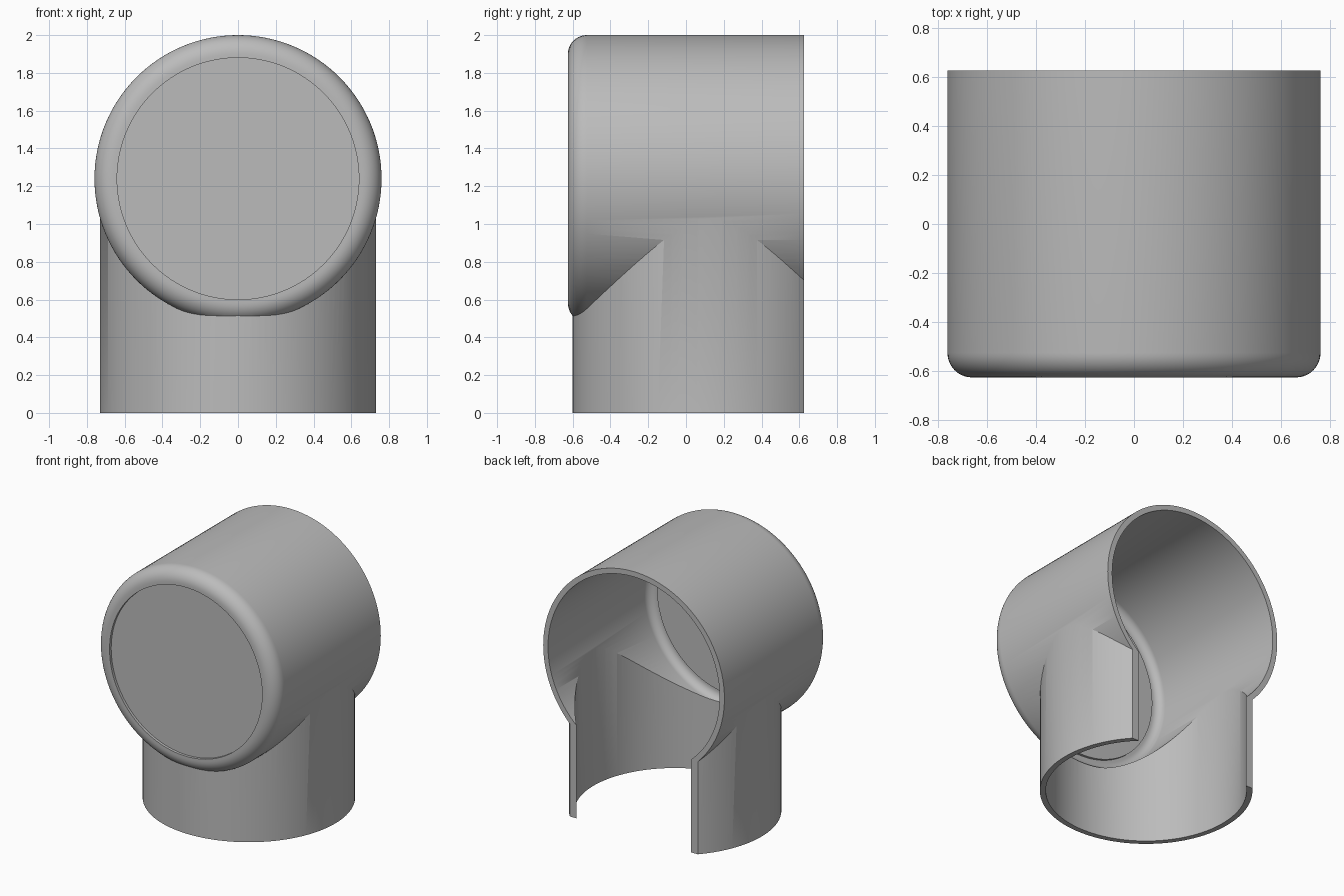
import bpy, bmesh, math
from mathutils import Matrix

cube = bpy.data.objects.get("Cube")
if cube:
    bpy.data.objects.remove(cube, do_unlink=True)

SEG = 128
AXIS_Z = 1.24      # height of the horizontal tube's axis
AXIS_Y = 0.13      # depth of the vertical tube's axis
BACK = 0.625       # flat rear cut
R_MAIN, R_STEM, WALL = 0.76, 0.73, 0.04

grey = bpy.data.materials.new("plain_grey")
grey.use_nodes = True
colour = (0.5, 0.5, 0.5, 1)
grey.diffuse_color = colour
grey.node_tree.nodes["Principled BSDF"].inputs["Base Color"].default_value = colour


def make_object(name, bm):
    bmesh.ops.recalc_face_normals(bm, faces=bm.faces)
    mesh = bpy.data.meshes.new(name)
    bm.to_mesh(mesh)
    bm.free()
    mesh.materials.append(grey)
    obj = bpy.data.objects.new(name, mesh)
    bpy.context.collection.objects.link(obj)
    return obj


def lathe(name, profile):
    """Closed solid from (radius, y) points spun around the horizontal axis."""
    bm = bmesh.new()
    rings = []
    for r, y in profile:
        rings.append([bm.verts.new((r * math.cos(a), y, AXIS_Z + r * math.sin(a)))
                      for a in (math.tau * i / SEG for i in range(SEG))])
    for a, b in zip(rings, rings[1:]):
        for i in range(SEG):
            j = (i + 1) % SEG
            bm.faces.new((a[i], a[j], b[j], b[i]))
    bm.faces.new(rings[0])
    bm.faces.new(rings[-1])
    return make_object(name, bm)


def upright(name, radius, low, high):
    bm = bmesh.new()
    bmesh.ops.create_cone(bm, cap_ends=True, segments=SEG, radius1=radius, radius2=radius,
                          depth=high - low,
                          matrix=Matrix.Translation((0, AXIS_Y, (low + high) / 2)))
    return make_object(name, bm)


def rounded_end(radius, front, fillet, steps=10):
    """Quarter-round corner from the front face back to the tube wall."""
    return [(radius - fillet + fillet * math.sin(t), front + fillet - fillet * math.cos(t))
            for t in (math.pi / 2 * i / steps for i in range(steps + 1))]


def combine(obj, tool, operation):
    mod = obj.modifiers.new(operation.lower(), 'BOOLEAN')
    mod.operation, mod.solver, mod.object = operation, 'EXACT', tool
    bpy.context.view_layer.objects.active = obj
    bpy.ops.object.modifier_apply(modifier=mod.name)
    bpy.data.objects.remove(tool, do_unlink=True)


# Outer form: rounded tube with a shallow recessed front disc, plus the stem
body = lathe("tee_pipe", [(0.64, -0.605), (0.64, -BACK)]
             + rounded_end(R_MAIN, -BACK, 0.1) + [(R_MAIN, 0.95)])
combine(body, upright("stem_outer", R_STEM, 0, AXIS_Z), 'UNION')

# Hollow interior of both tubes
bore = lathe("bore", [(0.64, -0.567), (0.64, -BACK + WALL)]
             + rounded_end(R_MAIN - WALL, -BACK + WALL, 0.06) + [(R_MAIN - WALL, 1.2)])
# Keep the back of the front disc slightly proud of its rim
combine(bore, upright("stem_bore", R_STEM - WALL, -0.2, AXIS_Z + 0.01), 'UNION')
combine(body, bore, 'DIFFERENCE')

# Flat rear cut through tube and stem
bm = bmesh.new()
bmesh.ops.create_cube(bm, size=4, matrix=Matrix.Translation((0, BACK + 2, 1)))
combine(body, make_object("rear_cutter", bm), 'DIFFERENCE')

# Smooth walls with crisp edges
for o in bpy.context.selected_objects:
    o.select_set(False)
body.select_set(True)
bpy.context.view_layer.objects.active = body
bpy.ops.object.shade_smooth_by_angle(angle=math.radians(30))
